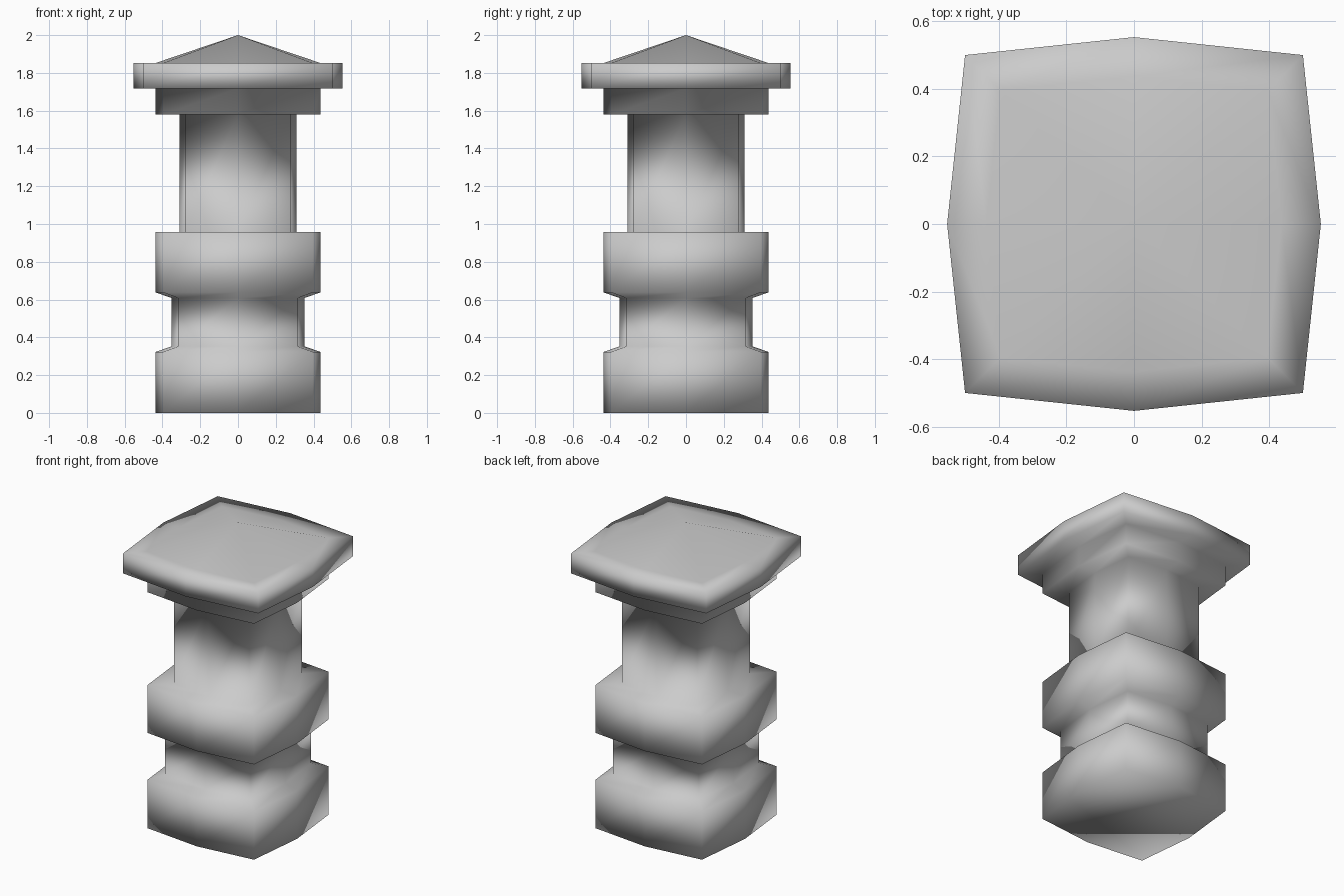
import bpy, bmesh

if "Cube" in bpy.data.objects:
    bpy.data.objects.remove(bpy.data.objects["Cube"])

# Cross-section: a square whose side midpoints bulge outwards (unit midpoint radius)
C = 0.904
SECTION = [(1, 0), (C, C), (0, 1), (-C, C), (-1, 0), (-C, -C), (0, -1), (C, -C)]

# Profile of the pillar: (midpoint radius, height)
PROFILE = [
    (0.437, 0.0), (0.437, 0.323),      # base block
    (0.351, 0.352), (0.351, 0.608),    # lower neck
    (0.437, 0.638), (0.437, 0.957),    # middle block
    (0.309, 0.957), (0.309, 1.58),     # shaft
    (0.437, 1.58), (0.437, 1.717),     # collar
    (0.553, 1.717), (0.553, 1.852),    # cap slab
    (0.437, 1.852),                    # foot of the pyramid top
]

bm = bmesh.new()
rings = [[bm.verts.new((x * r, y * r, z)) for x, y in SECTION] for r, z in PROFILE]
n = len(SECTION)

# Walls and ledges
for low, high in zip(rings, rings[1:]):
    for i in range(n):
        j = (i + 1) % n
        bm.faces.new((low[i], low[j], high[j], high[i]))

# Closed bottom and pointed top
bm.faces.new(rings[0][::-1])
apex = bm.verts.new((0, 0, 2.0))
for i in range(n):
    bm.faces.new((rings[-1][i], rings[-1][(i + 1) % n], apex))

# Smooth shading throughout
for f in bm.faces:
    f.smooth = True
bmesh.ops.recalc_face_normals(bm, faces=bm.faces)

mesh = bpy.data.meshes.new("pillar")
bm.to_mesh(mesh)
bm.free()
bpy.context.collection.objects.link(bpy.data.objects.new("pillar", mesh))
